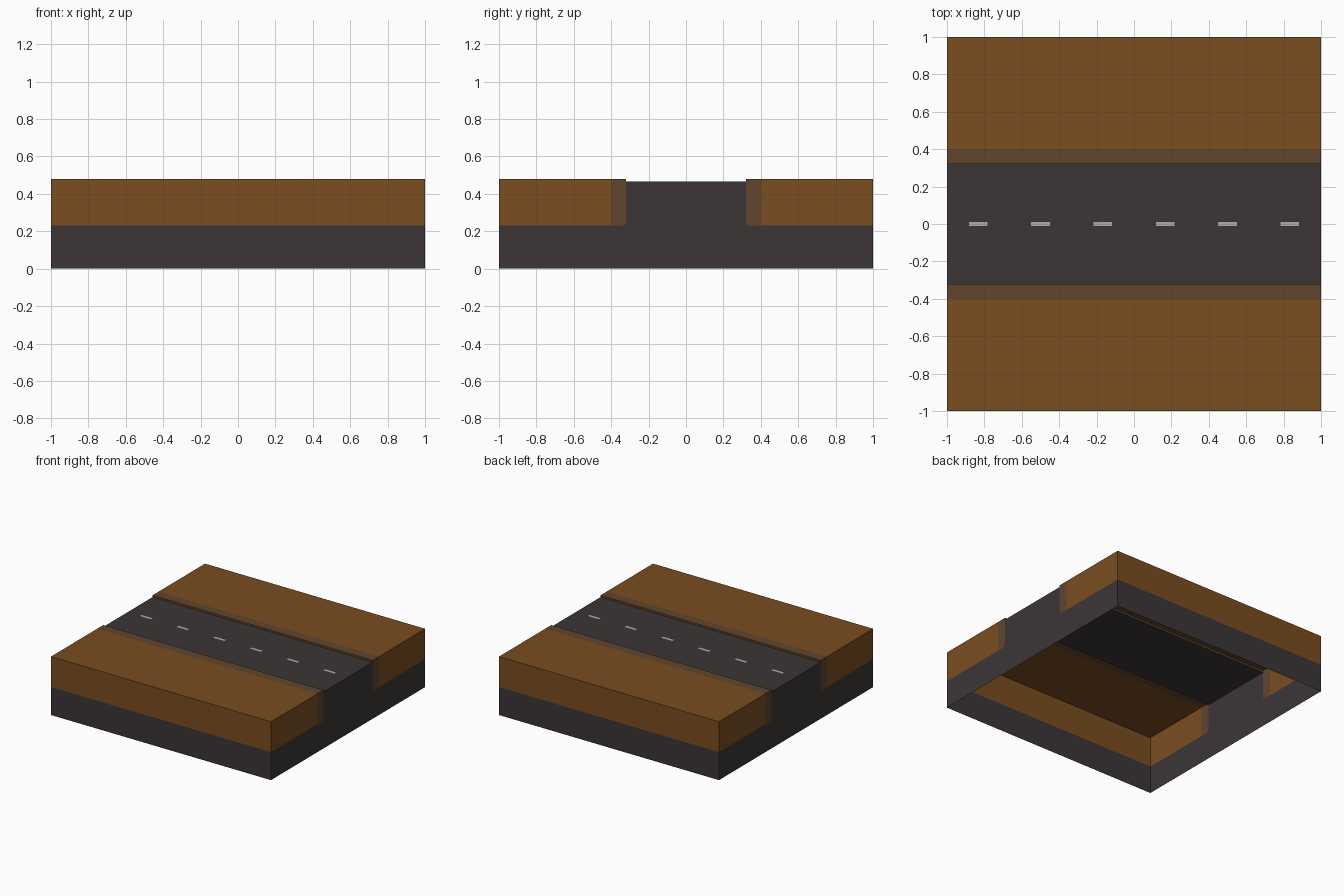
import bpy

if "Cube" in bpy.data.objects:
    bpy.data.objects.remove(bpy.data.objects["Cube"])

def material(name, rgb):
    m = bpy.data.materials.new(name)
    m.diffuse_color = (*rgb, 1)
    m.use_nodes = True
    m.node_tree.nodes["Principled BSDF"].inputs["Base Color"].default_value = m.diffuse_color
    return m

SOIL = material("brown soil", (0.195, 0.075, 0.0145))
SHOULDER = material("grey brown shoulder", (0.119, 0.060, 0.027))
ASPHALT = material("dark asphalt", (0.045, 0.036, 0.037))
PAINT = material("pale road paint", (0.42, 0.42, 0.42))

H, BASE, ROAD = 0.48, 0.23, 0.465   # bank top, base top, road surface
IN, OUT = 0.32, 0.40                # shoulder inner and outer edge

def build(name, faces, mat):
    verts, polys = [], []
    for f in faces:
        polys.append(range(len(verts), len(verts) + len(f)))
        verts += f
    me = bpy.data.meshes.new(name)
    me.from_pydata(verts, [], [list(p) for p in polys])
    me.materials.append(mat)
    ob = bpy.data.objects.new(name, me)
    bpy.context.collection.objects.link(ob)
    return ob

def ends(outline):
    """Flat (y, z) outline, counter-clockwise, on both x ends, facing out."""
    return [[(1, y, z) for y, z in outline],
            [(-1, y, z) for y, z in reversed(outline)]]

def strip(y0, z0, y1, z1):
    """Sheet running the full length in x between two profile points."""
    return [(-1, y0, z0), (1, y0, z0), (1, y1, z1), (-1, y1, z1)]

def mirrored(faces):
    return faces + [[(x, -y, z) for x, y, z in reversed(f)] for f in faces]

# Soil banks: top, long outer wall and ends (the tile is a shell open below)
bank = [strip(OUT, H, 1, H), strip(1, H, 1, BASE)]
bank += ends([(OUT, BASE), (1, BASE), (1, H), (OUT, H)])
build("soil_banks", mirrored(bank), SOIL)

# Shoulders: top, small step to the road, ends with a clipped lower corner
side = [strip(IN, H, OUT, H), strip(IN, ROAD, IN, H)]
side += ends([(IN + 0.012, BASE), (OUT, BASE), (OUT, H), (IN, H), (IN, BASE + 0.015)])
build("road_shoulders", mirrored(side), SHOULDER)

# Road surface with its end walls
road = [strip(-IN, ROAD, IN, ROAD)]
road += ends([(-IN - 0.012, BASE), (IN + 0.012, BASE), (IN, BASE + 0.015),
              (IN, ROAD), (-IN, ROAD), (-IN, BASE + 0.015)])
build("road", road, ASPHALT)

# Dark base walls around all four sides
base = mirrored([strip(1, BASE, 1, 0)])
base += ends([(-1, 0), (1, 0), (1, BASE), (-1, BASE)])
build("base_walls", base, ASPHALT)

# Painted centre dashes
z = ROAD + 0.002
dashes = []
for i in range(6):
    x = (i - 2.5) / 3
    dashes.append([(x - 0.05, -0.011, z), (x + 0.05, -0.011, z),
                   (x + 0.05, 0.011, z), (x - 0.05, 0.011, z)])
build("centre_dashes", dashes, PAINT)
